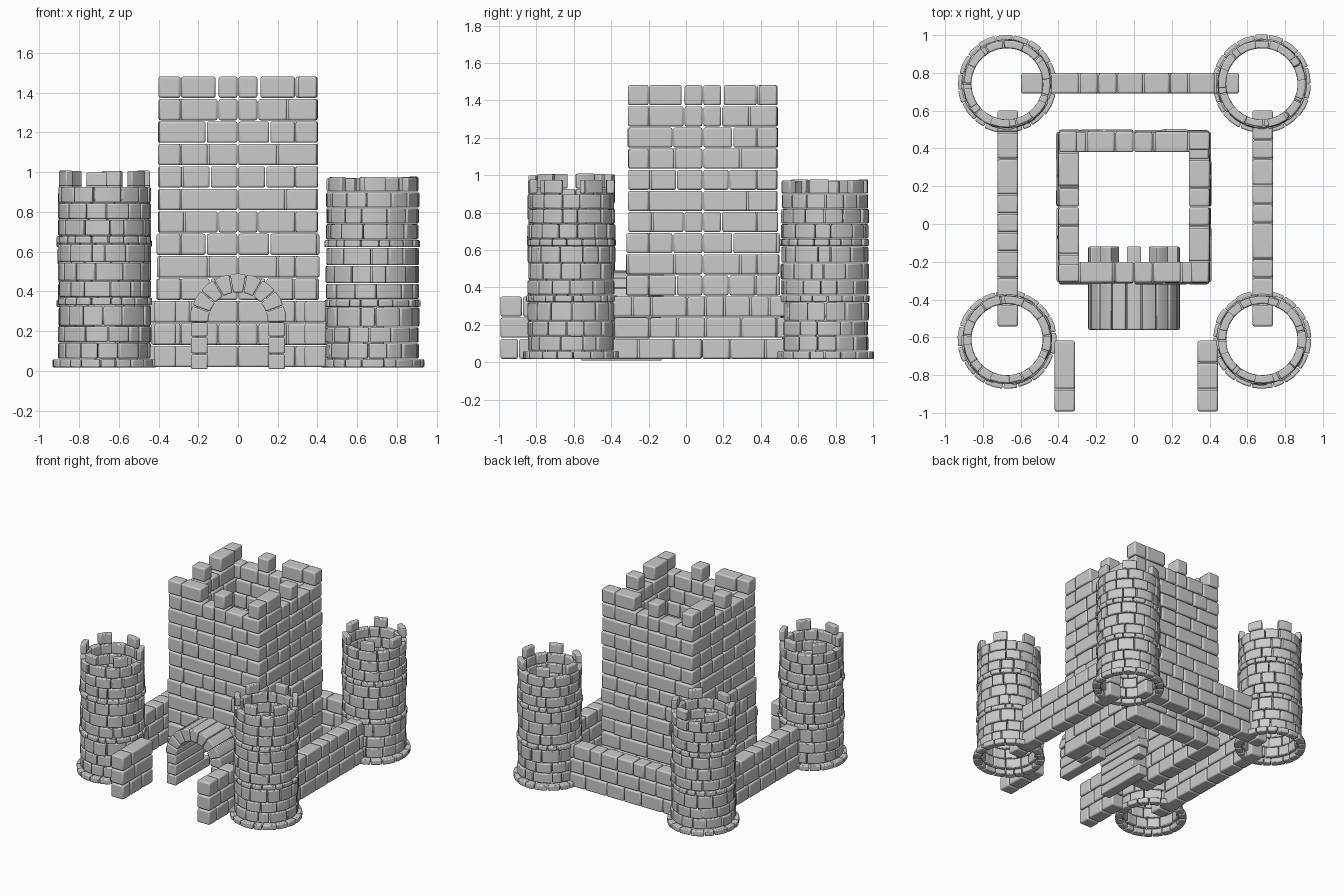
import bpy, bmesh, math, random
from mathutils import Matrix, Vector

if "Cube" in bpy.data.objects:
    bpy.data.objects.remove(bpy.data.objects["Cube"])

random.seed(4)
GAP = 0.003
ROW = 0.113
BASE = 0.015


def hull_block(bm, bottom, top):
    """Prism block from matching bottom and top outlines."""
    a = [bm.verts.new(p) for p in bottom]
    b = [bm.verts.new(p) for p in top]
    n = len(a)
    bm.faces.new(a[::-1])
    bm.faces.new(b)
    for i in range(n):
        bm.faces.new((a[i], a[(i + 1) % n], b[(i + 1) % n], b[i]))


def box(bm, x0, x1, y0, y1, z0, z1, m=Matrix()):
    x0, x1, z0, z1 = x0 + GAP, x1 - GAP, z0 + GAP, z1 - GAP
    o = [(x0, y0), (x1, y0), (x1, y1), (x0, y1)]
    hull_block(bm, [m @ Vector((x, y, z0)) for x, y in o],
               [m @ Vector((x, y, z1)) for x, y in o])


def arc_block(bm, cx, cy, r0, r1, a0, a1, z0, z1, segs=2):
    pad = 0.003 / r1
    ang = [a0 + pad + (a1 - a0 - 2 * pad) * i / segs for i in range(segs + 1)]
    o = [(cx + r1 * math.cos(a), cy + r1 * math.sin(a)) for a in ang]
    o += [(cx + r0 * math.cos(a), cy + r0 * math.sin(a)) for a in ang[::-1]]
    hull_block(bm, [(x, y, z0 + 0.002) for x, y in o], [(x, y, z1 - 0.002) for x, y in o])


def finish(bm, name, bevel=0.01):
    bmesh.ops.recalc_face_normals(bm, faces=bm.faces)
    me = bpy.data.meshes.new(name)
    bm.to_mesh(me)
    bm.free()
    ob = bpy.data.objects.new(name, me)
    bpy.context.collection.objects.link(ob)
    mod = ob.modifiers.new("worn_edges", 'BEVEL')
    mod.width, mod.segments = bevel, 2
    mod.limit_method, mod.angle_limit = 'ANGLE', math.radians(40)
    bpy.context.view_layer.objects.active = ob
    ob.select_set(True)
    bpy.ops.object.shade_smooth_by_angle(angle=math.radians(30))
    ob.select_set(False)


# Round corner towers: base course, brick courses with thin bands, merlons
def tower(name, cx, cy, top):
    bm = bmesh.new()
    levels = [.06, .14, .22, .32, .36, .44, .53, .62, .66, .74, .82, .90]
    k = (top - .06) / (.98 - .06)
    levels = [.06 + (z - .06) * k for z in levels]

    def ring(n, r0, r1, z0, z1, wobble):
        start = random.random() * 6.28
        cuts = [start + 2 * math.pi * (i + random.uniform(-.22, .22)) / n for i in range(n)]
        cuts.append(cuts[0] + 2 * math.pi)
        for a, b in zip(cuts, cuts[1:]):
            arc_block(bm, cx, cy, r0, r1 + random.uniform(-wobble, wobble), a, b, z0, z1)

    ring(18, .205, .26, BASE, .06, .003)
    for z0, z1 in zip(levels, levels[1:]):
        thin = z1 - z0 < .06
        ring(18 if thin else 13, .19, .238 if thin else .232, z0, z1, .005)
    turn = random.random()
    for i in range(6):
        a = turn + i * math.pi / 3
        arc_block(bm, cx, cy, .19, .232, a, a + .5, levels[-1], top - random.uniform(0, .01))
    finish(bm, name, .007)


tower("front_left_tower", -.672, -.612, 1.01)
tower("front_right_tower", .677, -.612, .98)
tower("back_left_tower", -.672, .742, .98)
tower("back_right_tower", .677, .742, .98)

# Square keep: one brick wall turned four times round the centre
bm = bmesh.new()
HALF, INNER = .4, .29
patterns = [[-.16, 0, .16], [-.27, -.1, 0, .1, .25], [-.24, 0, .24],
            [-.28, -.14, 0, .14, .28], [-.15, 0, .2]]
for side in range(4):
    m = Matrix.Translation((0, .09, 0)) @ Matrix.Rotation(side * math.pi / 2, 4, 'Z')
    for row in range(12):
        z0 = BASE + row * ROW
        lo, hi = (-INNER, HALF) if row % 2 else (-HALF, INNER)
        cuts = [lo] + [c for c in patterns[row % 5] if lo + .05 < c < hi - .05] + [hi]
        # gateway opening in the front wall
        hole = (.2 if row < 3 else .11) if side == 0 and row < 4 else 0
        out = -HALF - (.008 if row < 6 else 0)
        for a, b in zip(cuts, cuts[1:]):
            spans = [(a, b)]
            if hole:
                spans = [(a, min(b, -hole)), (max(a, hole), b)]
            for p, q in spans:
                if q - p > .02:
                    box(bm, p, q, out + random.uniform(-.004, .004), -INNER, z0, z0 + ROW, m)
    # merlons
    z0 = BASE + 12 * ROW
    for a, b in ((-.29, -.11), (0, .1), (.3, .4)):
        box(bm, a, b, -HALF, -INNER, z0, z0 + ROW, m)
finish(bm, "keep")


# Low curtain walls, laid along x or y
def curtain(name, start, length, x, y, angle):
    bm = bmesh.new()
    m = Matrix.Translation((x, y, 0)) @ Matrix.Rotation(angle, 4, 'Z')
    for row in range(3):
        c, cuts = start, [start]
        end = start + length
        c += (.1, .16, .12)[row]
        while c < end - .07:
            cuts.append(c)
            c += random.choice((.1, .14, .19)) if row == 2 else random.choice((.15, .19))
        cuts.append(end)
        for a, b in zip(cuts, cuts[1:]):
            box(bm, a, b, -.054, .054, BASE + row * ROW, BASE + (row + 1) * ROW, m)
    finish(bm, name)


Q = math.pi / 2
curtain("back_wall", -.6, 1.16, 0, .745, 0)
curtain("left_wall", -.545, 1.15, -.668, 0, Q)
curtain("right_wall", -.545, 1.15, .682, 0, Q)
curtain("left_entry_wall", -.995, .38, -.367, 0, Q)
curtain("right_entry_wall", -.995, .38, .39, 0, Q)

# Vaulted gate arch: legs and wedge stones, alternating in depth
bm = bmesh.new()
R0, R1, SPRING, FRONT = .15, .243, .245, -.56
for s in (-1, 1):
    for i, (z0, z1) in enumerate(((0.005, .085), (.085, .17), (.17, SPRING))):
        xs = sorted((s * R0, s * (R1 - .004)))
        box(bm, xs[0], xs[1], FRONT, -.13 - .07 * (i % 2), z0, z1)
N = 9
for i in range(N):
    a, b = math.pi * i / N + .012, math.pi * (i + 1) / N - .012
    mid = (a + b) / 2
    o = [(r * math.cos(t), SPRING + r * math.sin(t))
         for r, t in ((R0, a), (R1, a), (R1 + .002, mid), (R1, b), (R0, b), (R0, mid))]
    back = -.12 if i % 2 == 0 else -.2
    hull_block(bm, [(x, FRONT, z) for x, z in o], [(x, back, z) for x, z in o])
finish(bm, "gate_arch", .007)
